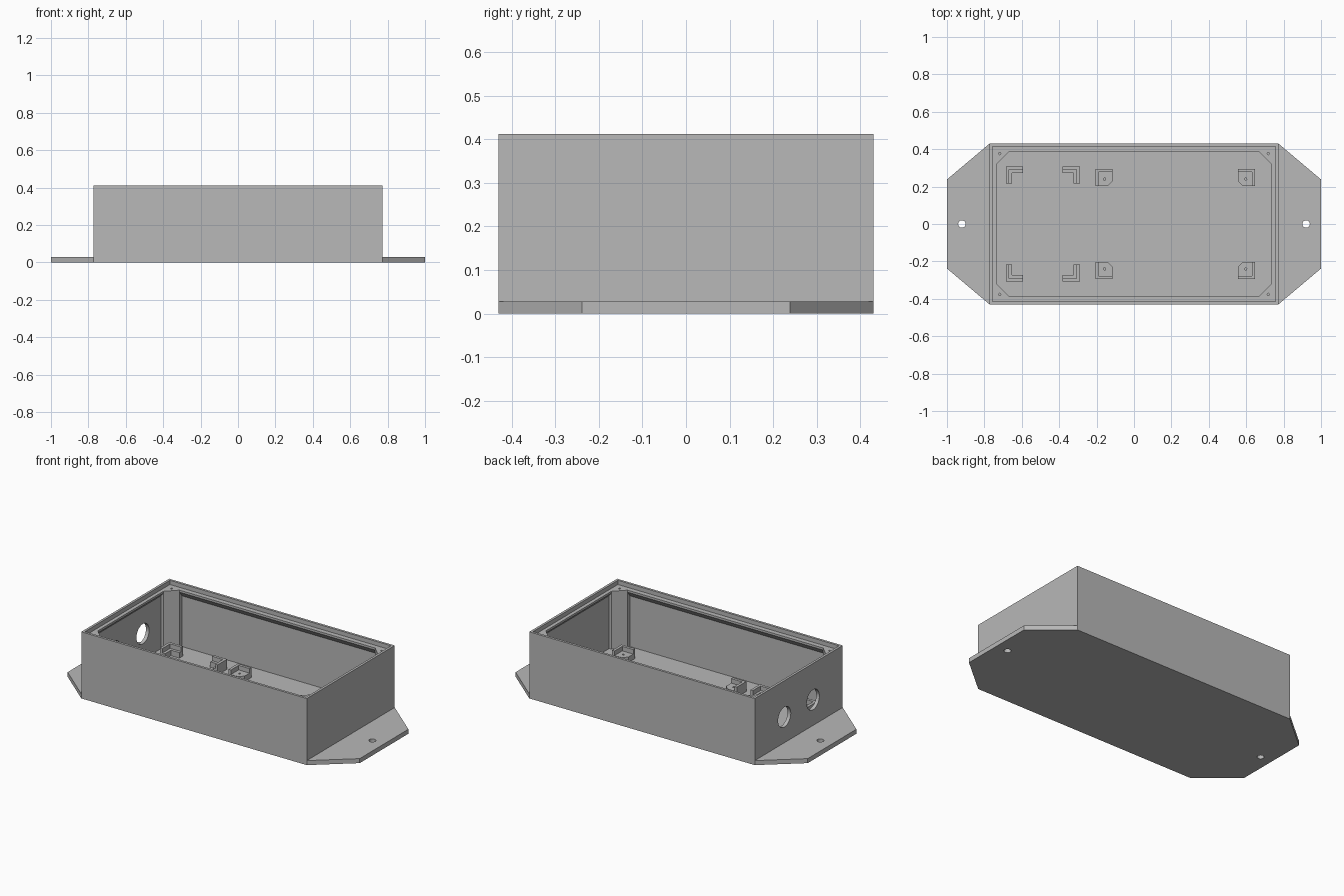
import bpy, bmesh, math
from mathutils import Matrix, Vector

if "Cube" in bpy.data.objects:
    bpy.data.objects.remove(bpy.data.objects["Cube"])

grey = bpy.data.materials.new("plain grey")
grey.use_nodes = True
colour = (0.48, 0.48, 0.48, 1)
grey.diffuse_color = colour
grey.node_tree.nodes["Principled BSDF"].inputs["Base Color"].default_value = colour

HALF_X, HALF_Y, HEIGHT = 0.772, 0.43, 0.412
FLOOR, LEDGE = 0.028, 0.386


def add_object(name, bm):
    bmesh.ops.recalc_face_normals(bm, faces=bm.faces)
    mesh = bpy.data.meshes.new(name)
    bm.to_mesh(mesh)
    bm.free()
    mesh.materials.append(grey)
    obj = bpy.data.objects.new(name, mesh)
    bpy.context.collection.objects.link(obj)
    return obj


def loft(name, layers):
    """Closed solid through matching outlines, each given as (points, z)."""
    bm = bmesh.new()
    rings = [[bm.verts.new((x, y, z)) for x, y in pts] for pts, z in layers]
    count = len(rings[0])
    bm.faces.new(rings[0])
    bm.faces.new(rings[-1])
    for low, high in zip(rings, rings[1:]):
        for i in range(count):
            j = (i + 1) % count
            bm.faces.new((low[i], low[j], high[j], high[i]))
    return add_object(name, bm)


def prism(name, pts, z0, z1):
    return loft(name, [(pts, z0), (pts, z1)])


def rect(x, y):
    return [(-x, -y), (x, -y), (x, y), (-x, y)]


def octagon(x, y, cx, cy):
    return [(cx, -y), (x, -cy), (x, cy), (cx, y),
            (-cx, y), (-x, cy), (-x, -cy), (-cx, -y)]


def rod(centre, radius, depth, axis="Z", sides=32):
    bm = bmesh.new()
    turn = Matrix.Rotation(math.pi / 2, 4, "Y") if axis == "X" else Matrix()
    bmesh.ops.create_cone(bm, cap_ends=True, segments=sides, radius1=radius,
                          radius2=radius, depth=depth,
                          matrix=Matrix.Translation(Vector(centre)) @ turn)
    return add_object("cutter", bm)


def cut(obj, cutters):
    for cutter in cutters:
        mod = obj.modifiers.new("cut", "BOOLEAN")
        mod.operation, mod.solver, mod.object = "DIFFERENCE", "EXACT", cutter
    graph = bpy.context.evaluated_depsgraph_get()
    graph.update()
    mesh = bpy.data.meshes.new_from_object(obj.evaluated_get(graph))
    obj.modifiers.clear()
    obj.data = mesh
    for cutter in cutters:
        bpy.data.objects.remove(cutter)


SIGNS = (-1, 1)
CORNERS = [(sx, sy) for sx in SIGNS for sy in SIGNS]

# Base plate with tapered mounting ears
base = prism("base_plate", octagon(1, HALF_Y, HALF_X, 0.238), 0, FLOOR)
cut(base, [rod((s * 0.92, 0, 0), 0.02, 0.2) for s in SIGNS])

# Walls: lid recess, corner posts, and a lip with a sloping underside
walls = prism("enclosure_walls", rect(HALF_X, HALF_Y), FLOOR, HEIGHT)
cutters = [
    prism("cutter", rect(0.757, 0.415), LEDGE, 0.5),
    prism("cutter", octagon(0.735, 0.385, 0.67, 0.32), 0, 0.45),
    loft("cutter", [(rect(0.67, 0.408), 0.01), (rect(0.67, 0.408), 0.342),
                    (rect(0.67, 0.38), 0.38)]),
    loft("cutter", [(rect(0.75, 0.32), 0.01), (rect(0.75, 0.32), 0.355),
                    (rect(0.73, 0.32), 0.38)]),
]
# Cable holes in the right end and screw holes in the posts
cutters += [rod((-HALF_X, s * 0.14, 0.187), 0.062, 0.2, "X", 48) for s in SIGNS]
cutters += [rod((sx * 0.718, sy * 0.376, LEDGE), 0.006, 0.2, sides=16)
            for sx, sy in CORNERS]
cut(walls, cutters)


# Board holders: a tall corner wall with a lower shelf inside it
def place(pts, corner, dx, dy):
    return [(corner[0] + dx * u, corner[1] + dy * v) for u, v in pts]


def angle(start, width, length):
    end = start + width
    return [(start, start), (length, start), (length, end),
            (end, end), (end, length), (start, length)]


SIZE, THICK = 0.092, 0.017
STAND_TOP, SHELF_TOP = FLOOR + 0.062, FLOOR + 0.034
BOTTOM = FLOOR - 0.004
shelf_pad = [(THICK, THICK), (SIZE, THICK), (SIZE, 0.065), (0.065, SIZE), (THICK, SIZE)]

# (outer corner x, direction inward, y, has screw pad)
holders = [("small_board", -0.685, 1, 0.308, False),
           ("small_board", -0.29, -1, 0.308, False),
           ("large_board", -0.207, 1, 0.294, True),
           ("large_board", 0.647, -1, 0.294, True)]
for label, x, dx, y, padded in holders:
    for sy in SIGNS:
        corner = (x, sy * y)
        prism(label + "_corner", place(angle(0, THICK, SIZE), corner, dx, -sy),
              BOTTOM, STAND_TOP)
        outline = shelf_pad if padded else angle(THICK, THICK, SIZE)
        shelf = prism(label + "_shelf", place(outline, corner, dx, -sy),
                      BOTTOM, SHELF_TOP)
        if padded:
            hole = (x + dx * 0.05, sy * (y - 0.054), SHELF_TOP)
            cut(shelf, [rod(hole, 0.006, 0.05, sides=16)])
